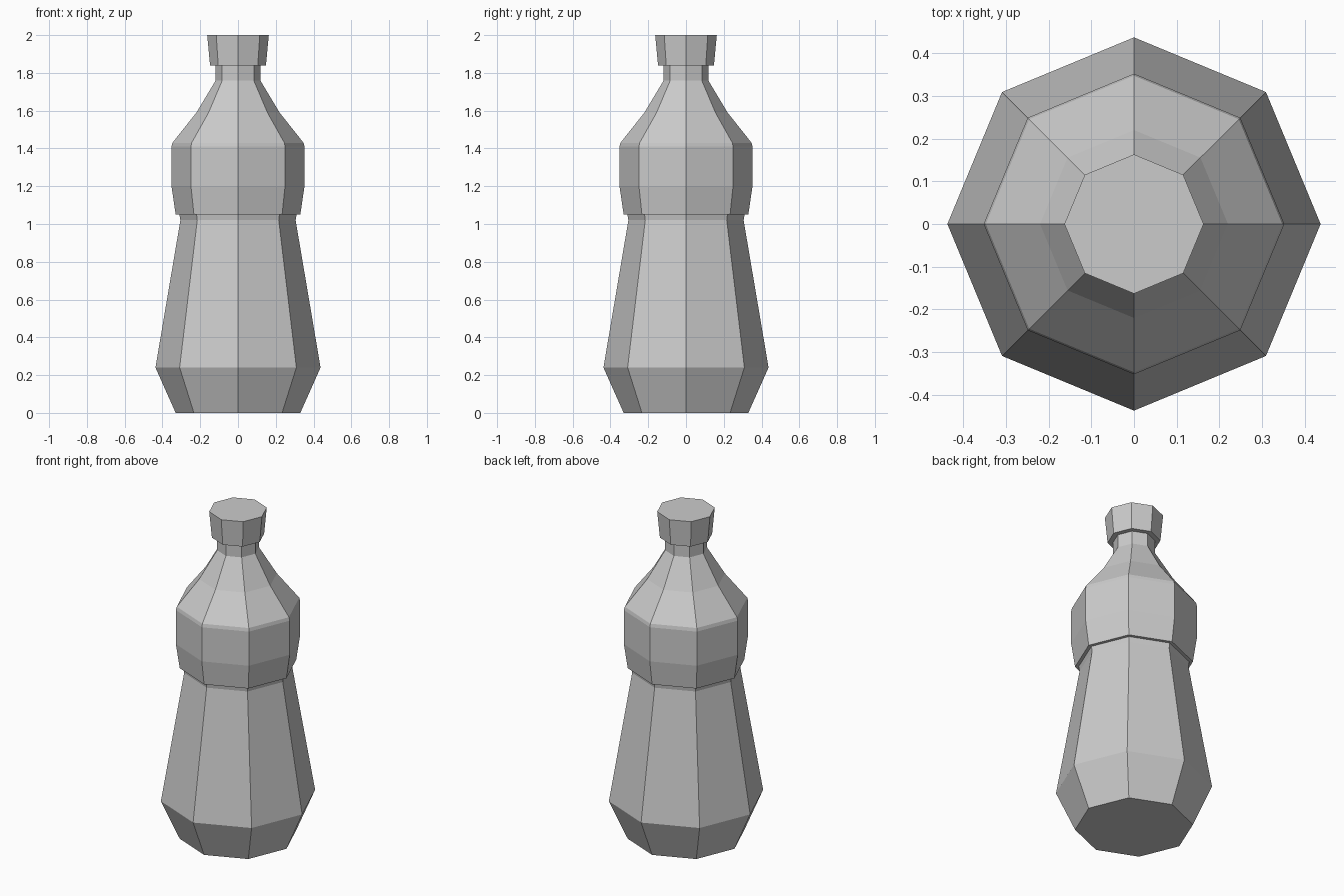
import bpy, bmesh
from math import cos, sin, pi

if "Cube" in bpy.data.objects:
    bpy.data.objects.remove(bpy.data.objects["Cube"])

SIDES = 8


def lathe(name, profile):
    """Closed eight-sided solid from (radius, height) rings."""
    bm = bmesh.new()
    rings = [[bm.verts.new((r * cos(2 * pi * i / SIDES), r * sin(2 * pi * i / SIDES), z))
              for i in range(SIDES)] for r, z in profile]
    for low, high in zip(rings, rings[1:]):
        for i in range(SIDES):
            j = (i + 1) % SIDES
            bm.faces.new((low[i], low[j], high[j], high[i]))
    bm.faces.new(rings[0][::-1])
    bm.faces.new(rings[-1])
    mesh = bpy.data.meshes.new(name)
    bm.to_mesh(mesh)
    bm.free()
    obj = bpy.data.objects.new(name, mesh)
    bpy.context.collection.objects.link(obj)
    return obj


# Bottle: tapered base, waist, stepped grip band, shoulder and neck
lathe("bottle_body", [
    (0.33, 0.0), (0.437, 0.24), (0.305, 1.02), (0.31, 1.05),
    (0.33, 1.05), (0.352, 1.20), (0.352, 1.41), (0.347, 1.43),
    (0.22, 1.59), (0.118, 1.76), (0.118, 1.84),
])

# Flared cap, overhanging the neck
lathe("bottle_cap", [(0.148, 1.84), (0.163, 2.0)])
